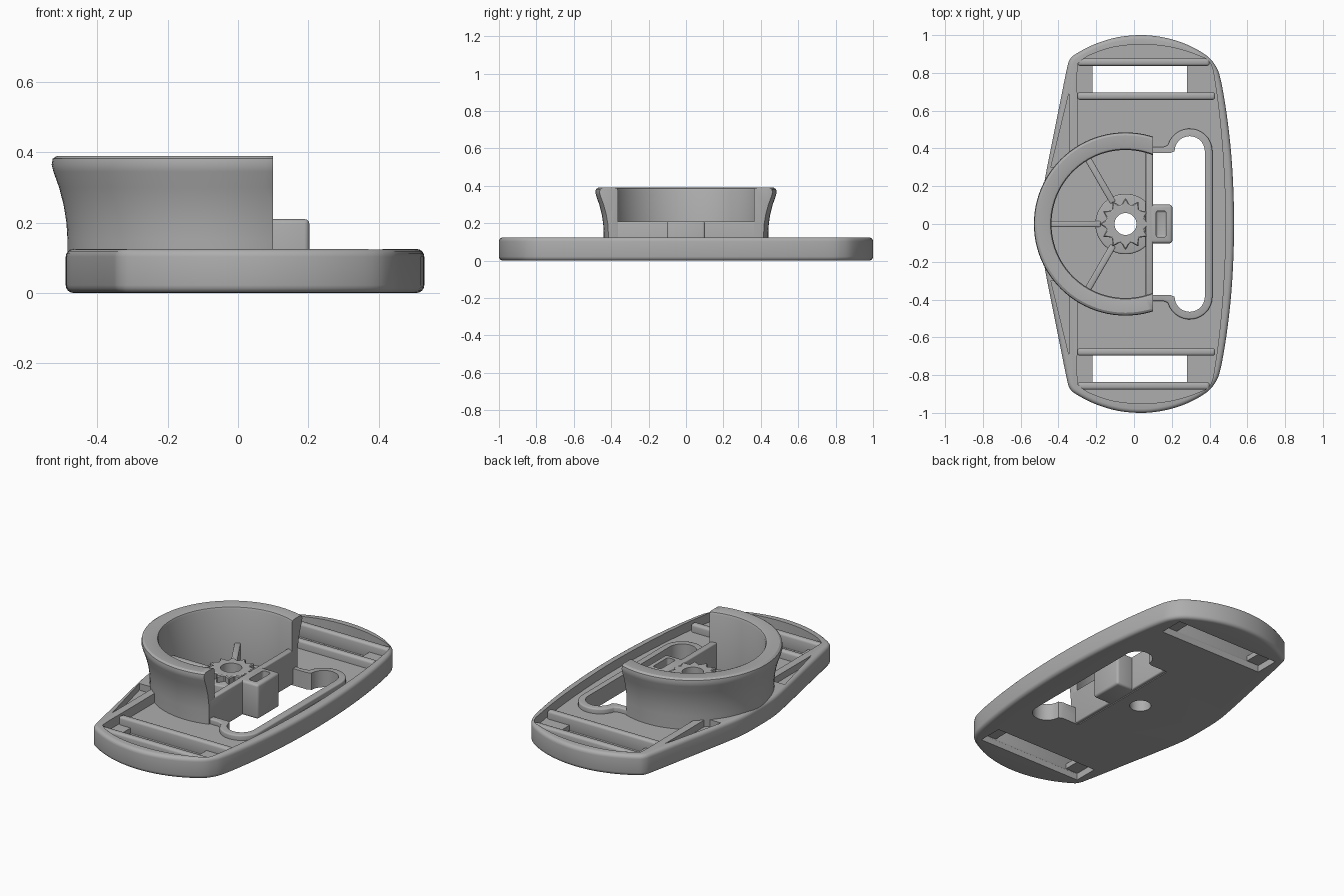
import bpy, bmesh, math
from mathutils import Vector

if "Cube" in bpy.data.objects:
    bpy.data.objects.remove(bpy.data.objects["Cube"], do_unlink=True)

grey = bpy.data.materials.new("plain grey plastic")
grey.use_nodes = True
grey.diffuse_color = (0.42, 0.42, 0.42, 1)
for node in grey.node_tree.nodes:
    if node.type == "BSDF_PRINCIPLED":
        node.inputs["Base Color"].default_value = grey.diffuse_color

CX = -0.045          # axis of the round cup
FLOOR = 0.07         # level of the recessed plate floor
parts, cutters = [], []


def to_object(name, bm, group):
    bmesh.ops.recalc_face_normals(bm, faces=bm.faces[:])
    mesh = bpy.data.meshes.new(name)
    bm.to_mesh(mesh)
    bm.free()
    obj = bpy.data.objects.new(name, mesh)
    bpy.context.scene.collection.objects.link(obj)
    obj.hide_render = group is cutters
    group.append(obj)
    return obj


def prism(name, pts, z0, z1, bevel=0.0, group=parts, segments=3):
    bm = bmesh.new()
    face = bm.faces.new([bm.verts.new((x, y, z0)) for x, y in pts])
    out = bmesh.ops.extrude_face_region(bm, geom=[face])["geom"]
    bmesh.ops.translate(bm, vec=(0, 0, z1 - z0),
                        verts=[v for v in out if isinstance(v, bmesh.types.BMVert)])
    bmesh.ops.recalc_face_normals(bm, faces=bm.faces[:])
    if bevel:
        edges = [e for e in bm.edges if e.calc_face_angle(0) > 0.6]
        bmesh.ops.bevel(bm, geom=edges, offset=bevel, segments=segments,
                        profile=0.5, affect="EDGES", clamp_overlap=True)
    return to_object(name, bm, group)


def rect(x0, x1, y0, y1):
    return [(x0, y0), (x1, y0), (x1, y1), (x0, y1)]


def mirrored(half):
    return half + [(x, -y) for x, y in reversed(half) if y > 0]


def smooth(pts, steps=4):
    out, n = [], len(pts)
    for i in range(n):
        a, b, c, d = (Vector(pts[(i + k) % n]) for k in (-1, 0, 1, 2))
        for s in range(steps):
            t = s / steps
            p = 0.5 * (2 * b + (c - a) * t + (2 * a - 5 * b + 4 * c - d) * t * t
                       + (3 * b - a - 3 * c + d) * t ** 3)
            out.append((p.x, p.y))
    return out


def arc(cx, cy, r, a0, a1, n):
    return [(cx + r * math.cos(math.radians(a0 + (a1 - a0) * i / n)),
             cy + r * math.sin(math.radians(a0 + (a1 - a0) * i / n))) for i in range(n + 1)]


def circle(r, n=48):
    return arc(CX, 0, r, 0, 360, n)[:-1]


def cut(obj, *tools):
    for tool in tools:
        m = obj.modifiers.new("cut", "BOOLEAN")
        m.operation, m.solver, m.object = "DIFFERENCE", "EXACT", tool
    bpy.context.view_layer.update()
    dg = bpy.context.evaluated_depsgraph_get()
    mesh = bpy.data.meshes.new_from_object(obj.evaluated_get(dg))
    obj.modifiers.clear()
    obj.data = mesh


# Base plate with rounded rim
outline = [(0.53, 0), (0.52, 0.3), (0.495, 0.55), (0.46, 0.76), (0.43, 0.84),
           (0.38, 0.895), (0.28, 0.95), (0.17, 0.985), (0.05, 1.0), (-0.08, 0.99),
           (-0.2, 0.955), (-0.3, 0.905), (-0.34, 0.87), (-0.36, 0.8),
           (-0.41, 0.55), (-0.46, 0.3), (-0.485, 0.15), (-0.49, 0)]
plate = prism("base_plate", smooth(mirrored(outline)), 0, 0.125, 0.022, segments=4)

# Recess in the plate top
recess_half = [(0.485, 0), (0.475, 0.3), (0.455, 0.55), (0.43, 0.74), (0.405, 0.85),
               (0.34, 0.892), (0.2, 0.935), (0.05, 0.95), (-0.1, 0.938),
               (-0.22, 0.9), (-0.285, 0.86), (-0.3, 0.82), (-0.3, 0.6), (-0.3, 0)]
recess = prism("recess_cutter", smooth(mirrored(recess_half)), FLOOR, 0.3, group=cutters)

# Through slot beside the box, with round ends
slot_half = ([(0.375, 0)] + arc(0.295, 0.385, 0.08, 0, 180, 14)
             + [(0.19, 0.375), (0.08, 0.375), (0.08, 0)])
slot = prism("slot_cutter", mirrored(slot_half), -0.1, 0.3, group=cutters)

# Deep floor inside the cup and the axle hole
cup_floor = prism("cup_floor_cutter", arc(CX, 0, 0.41, 72, 288, 48), 0.05, 0.3, group=cutters)
axle = prism("axle_cutter", circle(0.058, 32), -0.1, 0.4, group=cutters)

tools = [recess, slot, cup_floor, axle]
for s in (1, -1):
    y0, y1 = sorted((s * 0.695, s * 0.84))
    # Strap windows, wider underneath
    tools.append(prism("window_cutter", rect(-0.22, 0.28, y0, y1), -0.1, 0.3, group=cutters))
    tools.append(prism("underside_cutter", rect(-0.3, 0.38, y0, y1), -0.1, 0.04, group=cutters))
    # Tapering grooves on the left-hand rim
    groove = [(-0.345, s * 0.69), (-0.345, s * 0.3), (-0.44, s * 0.3)]
    tools.append(prism("groove_cutter", groove, 0.085, 0.3, group=cutters))
    # Strap bars
    for name, y, right in (("inner_bar", 0.677, 0.43), ("outer_bar", 0.857, 0.4)):
        prism(name, rect(-0.3, right, s * y - 0.02, s * y + 0.02), 0.03, 0.118, 0.014)
cut(plate, *tools)

# Raised lip round the slot
lip_half = ([(0.415, 0)] + arc(0.295, 0.385, 0.12, 0, 165, 14)
            + [(0.155, 0.408), (0.06, 0.408), (0.06, 0)])
lip = prism("slot_lip", mirrored(lip_half), 0.05, 0.1, 0.008)
cut(lip, slot, cup_floor)

# Flared cup wall, open on one side
profile = [(0.392, 0.03), (0.44, 0.03), (0.44, 0.15), (0.443, 0.2), (0.451, 0.25),
           (0.464, 0.3), (0.48, 0.345), (0.485, 0.365), (0.482, 0.382), (0.47, 0.39),
           (0.408, 0.39), (0.397, 0.386), (0.392, 0.375)]
bm = bmesh.new()
n = 96
rings = [[bm.verts.new((CX + r * math.cos(math.tau * i / n), r * math.sin(math.tau * i / n), z))
          for r, z in profile] for i in range(n)]
for i in range(n):
    a, b = rings[i], rings[(i + 1) % n]
    for j in range(len(profile)):
        k = (j + 1) % len(profile)
        bm.faces.new((a[j], b[j], b[k], a[k]))
cut_geom = bmesh.ops.bisect_plane(bm, geom=bm.verts[:] + bm.edges[:] + bm.faces[:],
                                  plane_co=(0.1, 0, 0), plane_no=(1, 0, 0),
                                  clear_outer=True)["geom_cut"]
bmesh.ops.holes_fill(bm, edges=[e for e in cut_geom if isinstance(e, bmesh.types.BMEdge)])
caps = [f for f in bm.faces if all(abs(v.co.x - 0.1) < 1e-4 for v in f.verts)]
cap_edges = list({e for f in caps for e in f.edges})
bmesh.ops.bevel(bm, geom=cap_edges, offset=0.01, segments=3, profile=0.5,
                affect="EDGES", clamp_overlap=True)
to_object("cup_wall", bm, parts)

# Low wall across the cup opening and the latch box on it
prism("cross_wall", rect(0.062, 0.1, -0.41, 0.41), 0.005, 0.21, 0.008)
box = prism("latch_box", rect(0.07, 0.203, -0.102, 0.102), 0.005, 0.21, 0.014)
pocket = prism("box_pocket_cutter", rect(0.117, 0.17, -0.07, 0.07), 0.1, 0.3, 0.012, cutters)
cut(box, pocket)

# Hub, toothed ring and spokes
hub = prism("hub", circle(0.16), 0.03, 0.172, 0.008)
star = [(CX + r * math.cos(math.tau * i / 24), r * math.sin(math.tau * i / 24))
        for i, r in enumerate([0.138, 0.1] * 12)]
gear = prism("toothed_ring", star, 0.1, 0.21, 0.005, segments=1)
for obj in (hub, gear):
    cut(obj, axle)
for angle in (120, 180, 240):
    d = Vector((math.cos(math.radians(angle)), math.sin(math.radians(angle))))
    side = Vector((-d.y, d.x)) * 0.017
    c = Vector((CX, 0))
    quad = [c + d * 0.13 - side, c + d * 0.41 - side, c + d * 0.41 + side, c + d * 0.13 + side]
    prism("spoke", [tuple(p) for p in quad], 0.03, 0.175, 0.008)

# Remove cutters, then colour and shade the parts
for tool in cutters:
    bpy.data.objects.remove(tool, do_unlink=True)
for obj in bpy.context.scene.objects:
    obj.select_set(False)
for obj in parts:
    obj.data.materials.clear()
    obj.data.materials.append(grey)
    for poly in obj.data.polygons:
        poly.material_index = 0
    obj.select_set(True)
bpy.context.view_layer.objects.active = plate
bpy.ops.object.shade_smooth_by_angle(angle=math.radians(32))
